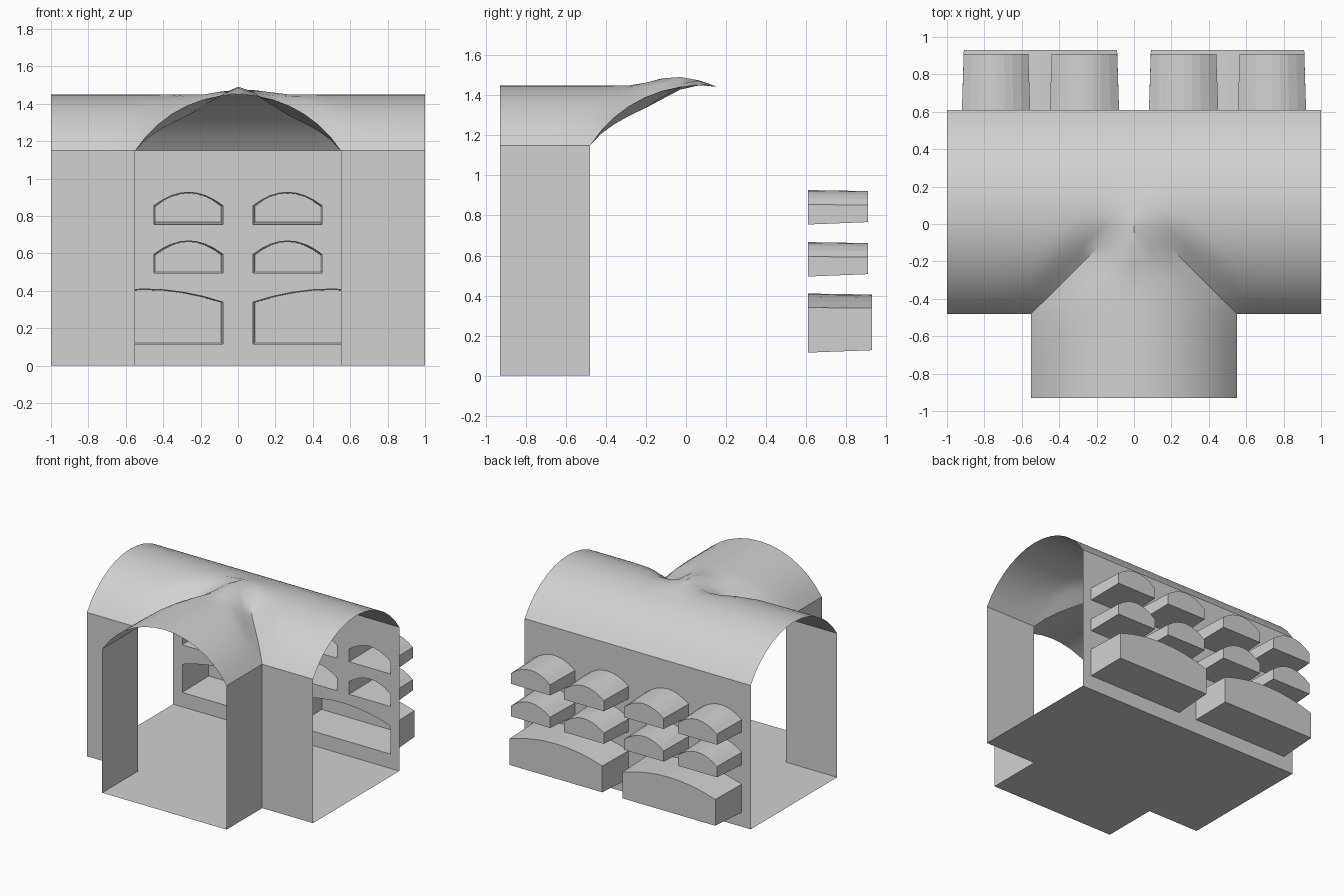
import bpy, bmesh, math

if "Cube" in bpy.data.objects:
    bpy.data.objects.remove(bpy.data.objects["Cube"])

HX, HY, CY = 0.55, 0.545, 0.065        # porch half width, hall half depth, hall axis
Y0, Y1, YF = CY - HY, CY + HY, -0.93   # hall front, hall back, porch front
SPRING, RISE = 1.15, 0.30              # vault spring height and rise

stone = bpy.data.materials.new("light_grey_stone")
stone.diffuse_color = (0.64, 0.64, 0.64, 1)
stone.use_nodes = True
stone.node_tree.nodes["Principled BSDF"].inputs["Base Color"].default_value = stone.diffuse_color


def finish(name, bm, smooth=False):
    me = bpy.data.meshes.new(name)
    bm.to_mesh(me)
    bm.free()
    ob = bpy.data.objects.new(name, me)
    bpy.context.collection.objects.link(ob)
    me.materials.append(stone)
    if smooth:
        bpy.ops.object.select_all(action='DESELECT')
        ob.select_set(True)
        bpy.context.view_layer.objects.active = ob
        bpy.ops.object.shade_smooth_by_angle(angle=math.radians(40))
    return ob


def sheet(name, pts):
    bm = bmesh.new()
    bm.faces.new([bm.verts.new(p) for p in pts])
    return finish(name, bm)


# Floor: T-shaped sheet
sheet("floor", [(x, y, 0) for x, y in (
    (-HX, YF), (HX, YF), (HX, Y0), (1, Y0), (1, Y1), (-1, Y1), (-1, Y0), (-HX, Y0))])

# Front walls of the hall and side walls of the porch
for s, side in ((-1, "left"), (1, "right")):
    for part, a, b in (("front_wall", (s, Y0), (s * HX, Y0)),
                       ("porch_wall", (s * HX, Y0), (s * HX, YF))):
        pts = [(*a, 0), (*a, SPRING), (*b, SPRING), (*b, 0)]
        sheet(f"{part}_{side}", pts if s > 0 else pts[::-1])

# Vaulted roof: two crossing barrel vaults as one height surface
R = (HY * HY + RISE * RISE) / (2 * RISE)
HALF = math.asin(HY / R)
N = 14
us = [math.sin(HALF * (2 * i / N - 1)) * R / HY for i in range(N + 1)]


def arc(u):
    return math.sqrt(max(R * R - (u * HY) ** 2, 0)) - (R - RISE)


def height(x, y):
    u, v = abs(x) / HX, (y - CY) / HY
    h = arc(v) if abs(v) <= 1.0001 else 0
    if u <= 1.0001 and v < 0:
        h = max(h, arc(u))
        # sagging groin between the vaults
        if v >= -1.0001:
            t, d = (u - v) / 2, (u + v) * 0.385
            h -= 0.055 * math.sin(math.pi * min(t, 1)) * math.exp(-(d / 0.09) ** 2)
    # raised peak at the crossing
    r = math.hypot((x - 0.03) / 0.26, (y + 0.05) / 0.2)
    return SPRING + h + 0.06 * max(0, 1 - r)


xs = [-1, -0.85, -0.7] + [u * HX for u in us] + [0.7, 0.85, 1]
ys = [YF, -0.78, -0.63] + [CY + u * HY for u in us]
bm = bmesh.new()
grid = {}
for i, x in enumerate(xs):
    for j, y in enumerate(ys):
        if y > Y0 - 1e-4 or abs(x) < HX + 1e-4:
            grid[i, j] = bm.verts.new((x, y, height(x, y)))
for i in range(len(xs) - 1):
    for j in range(len(ys) - 1):
        ks = [(i, j), (i + 1, j), (i + 1, j + 1), (i, j + 1)]
        if all(k in grid for k in ks):
            a, b, c, d = (grid[k] for k in ks)
            if xs[i] + xs[i + 1] < 0:
                tris = ((a, b, c), (a, c, d))
            else:
                tris = ((a, b, d), (b, c, d))
            for t in tris:
                bm.faces.new(t)
finish("vaulted_roof", bm, True)


# Niches: arched outline, read as (x0, x1, bottom, side top, crown, back y)
def outline(x0, x1, z0, zs, zc, n=8):
    pts = [(x0, z0), (x1, z0)]
    for k in range(n + 1):
        u = 1 - 2 * k / n
        pts.append(((x0 + x1) / 2 + u * (x1 - x0) / 2, zs + (zc - zs) * (1 - u * u)))
    return pts


niches = []
for s in (-1, 1):
    cells = [(0.08, 0.92, 0.115, 0.34, 0.41, 0.93)]
    for a, b in ((0.08, 0.45), (0.555, 0.92)):
        for z in (0.495, 0.755):
            cells.append((a, b, z, z + 0.1, z + 0.172, 0.91))
    for a, b, *rest in cells:
        niches.append((min(s * a, s * b), max(s * a, s * b), *rest))

# Back wall with one hole for each niche
bm = bmesh.new()
loops = [[(-1, 0), (1, 0), (1, SPRING), (-1, SPRING)]]
loops += [outline(*n[:5]) for n in niches]
for loop in loops:
    vs = [bm.verts.new((x, Y1, z)) for x, z in loop]
    for k in range(len(vs)):
        bm.edges.new((vs[k - 1], vs[k]))
bmesh.ops.triangle_fill(bm, use_beauty=True, use_dissolve=False,
                        edges=bm.edges[:], normal=(0, 1, 0))
finish("back_wall", bm)

# Slightly tapered niche boxes behind the wall
for k, (x0, x1, z0, zs, zc, yb) in enumerate(niches):
    bm = bmesh.new()
    front = [bm.verts.new((x, Y1, z)) for x, z in outline(x0, x1, z0, zs, zc)]
    back = [bm.verts.new((x, yb, z)) for x, z in
            outline(x0 + 0.01, x1 - 0.01, z0 + 0.012, zs - 0.003, zc - 0.005)]
    for i in range(len(front)):
        bm.faces.new((front[i - 1], front[i], back[i], back[i - 1]))
    bm.faces.new(back[::-1])
    bmesh.ops.recalc_face_normals(bm, faces=bm.faces[:])
    finish(f"niche_{k + 1}", bm)
